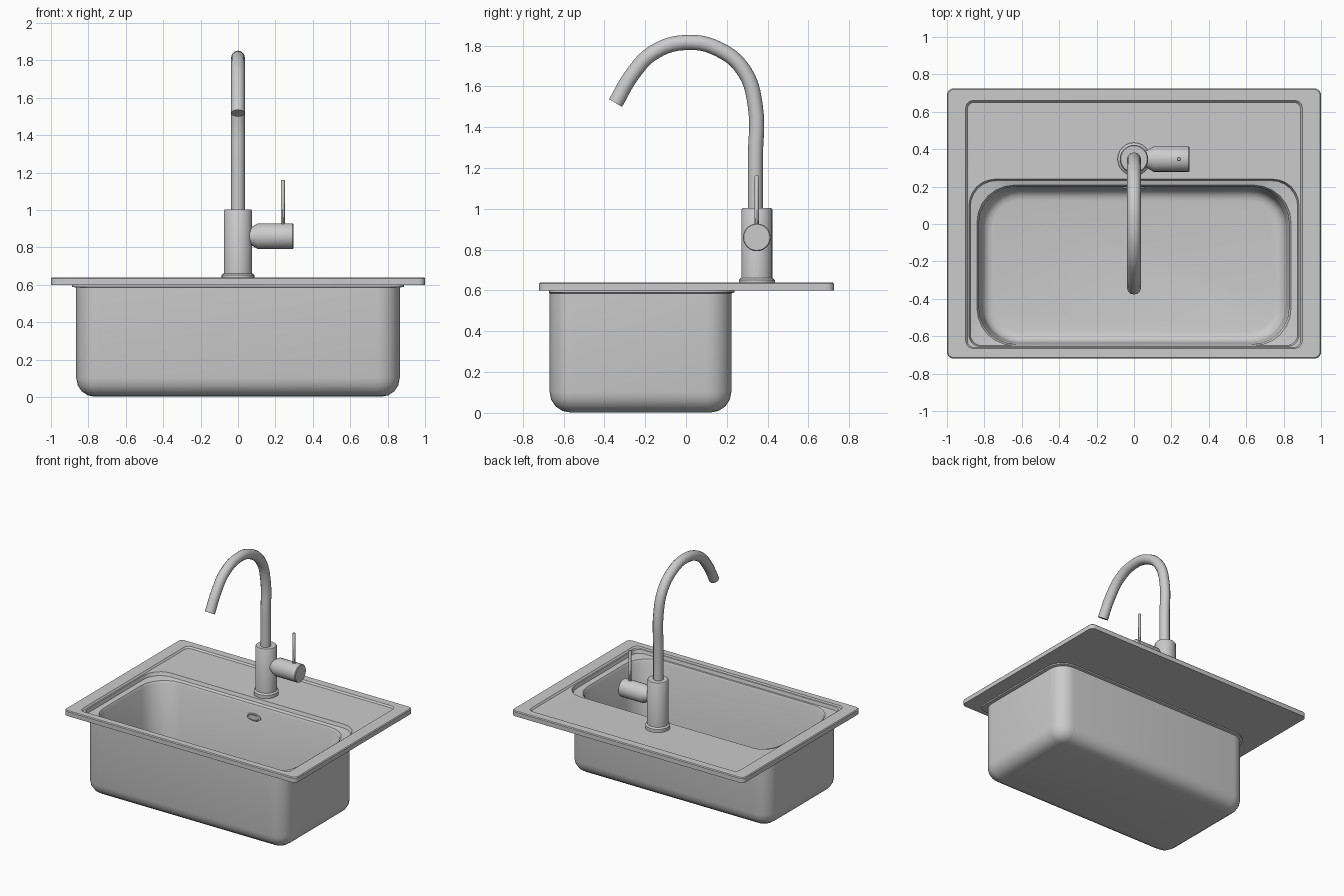
import bpy, bmesh, math
from mathutils import Vector, Matrix

if "Cube" in bpy.data.objects:
    bpy.data.objects.remove(bpy.data.objects["Cube"])

N = 6  # segments per rounded corner


def rounded(x, y0, y1, rf, rb, z, inset=0.0):
    """Rounded rectangle ring, symmetric in x, with front and back radii."""
    x, y0, y1 = x - inset, y0 + inset, y1 - inset
    rf, rb = max(rf - inset, 0.015), max(rb - inset, 0.015)
    corners = [(x - rb, y1 - rb, rb, 0), (-x + rb, y1 - rb, rb, 90),
               (-x + rf, y0 + rf, rf, 180), (x - rf, y0 + rf, rf, 270)]
    return [(cx + r * math.cos(math.radians(a + 90 * i / N)),
             cy + r * math.sin(math.radians(a + 90 * i / N)), z)
            for cx, cy, r, a in corners for i in range(N + 1)]


def finish(ob, angle=35):
    bpy.ops.object.select_all(action='DESELECT')
    ob.select_set(True)
    bpy.context.view_layer.objects.active = ob
    bpy.ops.object.shade_smooth_by_angle(angle=math.radians(angle))
    return ob


def loft(name, rings, closed=False, matrix=Matrix()):
    """Skin a list of equal-length rings; either loop round or cap both ends."""
    bm = bmesh.new()
    vr = [[bm.verts.new(matrix @ Vector(p)) for p in ring] for ring in rings]
    n = len(vr[0])
    for a, b in list(zip(vr, vr[1:])) + ([(vr[-1], vr[0])] if closed else []):
        for i in range(n):
            j = (i + 1) % n
            bm.faces.new((a[i], a[j], b[j], b[i]))
    if not closed:
        bm.faces.new(vr[0])
        bm.faces.new(vr[-1])
    bmesh.ops.recalc_face_normals(bm, faces=bm.faces)
    me = bpy.data.meshes.new(name)
    bm.to_mesh(me)
    bm.free()
    ob = bpy.data.objects.new(name, me)
    bpy.context.collection.objects.link(ob)
    return finish(ob)


def turned(name, profile, matrix, sides=24):
    """Solid of revolution from (radius, height) pairs."""
    return loft(name, [[(r * math.cos(2 * math.pi * i / sides),
                         r * math.sin(2 * math.pi * i / sides), h)
                        for i in range(sides)] for r, h in profile], matrix=matrix)


# Counter plate: raised border, recessed deck, bowl opening
loft("sink_plate", [
    rounded(1.0, -0.72, 0.725, 0.035, 0.035, 0.60),
    rounded(1.0, -0.72, 0.725, 0.035, 0.035, 0.634),
    rounded(0.994, -0.714, 0.719, 0.03, 0.03, 0.64),
    rounded(0.90, -0.665, 0.66, 0.04, 0.04, 0.64),
    rounded(0.89, -0.66, 0.65, 0.035, 0.035, 0.628),
    rounded(0.882, -0.655, 0.24, 0.06, 0.14, 0.626),
    rounded(0.875, -0.65, 0.232, 0.06, 0.14, 0.60),
], closed=True)

# Bowl: outer shell, flange under the plate, then inner shell
arc = [math.radians(a) for a in (0, 22.5, 45, 67.5, 90)]
outer = [rounded(0.865, -0.668, 0.222, 0.12, 0.12, 0.1 * (1 - math.cos(a)) + 0.002,
                 0.1 * (1 - math.sin(a))) for a in arc]
flange = [
    rounded(0.865, -0.668, 0.222, 0.12, 0.12, 0.585),
    rounded(0.887, -0.672, 0.238, 0.06, 0.14, 0.59),
    rounded(0.887, -0.672, 0.238, 0.06, 0.14, 0.602),
    rounded(0.84, -0.65, 0.208, 0.2, 0.2, 0.592),
    rounded(0.83, -0.643, 0.2, 0.2, 0.2, 0.575),
]
inner = [rounded(0.815, -0.635, 0.187, 0.2, 0.2, 0.015 + 0.06 * (1 - math.cos(a)),
                 0.06 * (1 - math.sin(a))) for a in reversed(arc)]
loft("sink_bowl", outer + flange + inner)

# Overflow fitting on the back wall of the bowl
turned("overflow_ring", [(0.03, -0.02), (0.06, -0.02), (0.06, 0.008), (0.048, 0.012),
                         (0.044, 0.004), (0.01, 0.002)],
       Matrix.Translation((0, 0.198, 0.50)) @ Matrix.Rotation(math.pi / 2, 4, 'X')
       @ Matrix.Diagonal((1, 0.45, 1, 1)))

# Tap body with foot ring
tap = Vector((0, 0.347, 0))
turned("tap_body", [(0.088, 0.62), (0.088, 0.652), (0.076, 0.662), (0.076, 0.995),
                    (0.071, 1.003)], Matrix.Translation(tap))

# Side valve and upright lever
turned("tap_valve", [(0.04, 0.03), (0.045, 0.065), (0.068, 0.105), (0.068, 0.292), (0.064, 0.297)],
       Matrix.Translation(tap + Vector((0, 0, 0.86))) @ Matrix.Rotation(math.pi / 2, 4, 'Y'))
turned("tap_lever", [(0.011, 0.90), (0.011, 1.157), (0.008, 1.162)],
       Matrix.Translation(tap + Vector((0.24, 0, 0))), 10)

# Curved spout
path = [(0.34, 0.98), (0.34, 1.25), (0.34, 1.50), (0.285, 1.675), (0.16, 1.782), (0, 1.815),
        (-0.16, 1.765), (-0.265, 1.655), (-0.345, 1.518)]
cu = bpy.data.curves.new("tap_spout", 'CURVE')
cu.dimensions = '3D'
cu.bevel_depth = 0.037
cu.bevel_resolution = 4
cu.resolution_u = 5
cu.use_fill_caps = True
sp = cu.splines.new('BEZIER')
sp.bezier_points.add(len(path) - 1)
for bp, (y, z) in zip(sp.bezier_points, path):
    bp.co = (0, y, z)
    bp.handle_left_type = bp.handle_right_type = 'AUTO'
spout = bpy.data.objects.new("tap_spout", cu)
bpy.context.collection.objects.link(spout)
bpy.ops.object.select_all(action='DESELECT')
spout.select_set(True)
bpy.context.view_layer.objects.active = spout
bpy.ops.object.convert(target='MESH')
finish(bpy.context.view_layer.objects.active)
